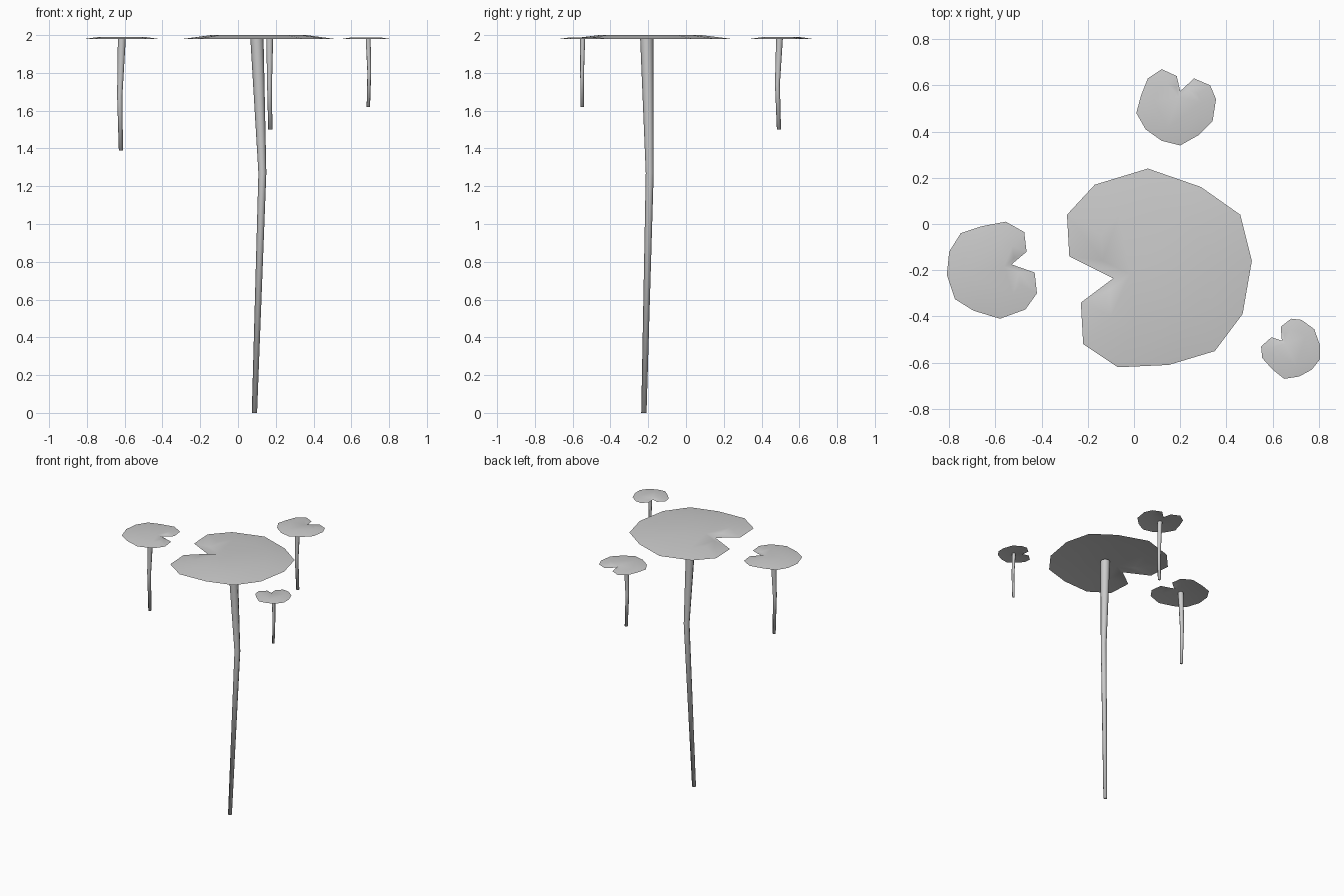
import bpy
import bmesh
from math import cos, sin, tau
from mathutils import Vector

cube = bpy.data.objects.get("Cube")
if cube:
    bpy.data.objects.remove(cube, do_unlink=True)

grey = bpy.data.materials.new("plain grey")
grey.use_nodes = True
colour = (0.6, 0.6, 0.6, 1)
grey.diffuse_color = colour
grey.node_tree.nodes["Principled BSDF"].inputs["Base Color"].default_value = colour

RIM_Z = 1.98      # height of every leaf rim
INNER = 0.63      # size of the raised middle relative to the rim
SIDES = 8         # sides of a stem


def finish(bm, name):
    """Turn a bmesh into a smooth grey object."""
    mesh = bpy.data.meshes.new(name)
    bm.to_mesh(mesh)
    bm.free()
    mesh.materials.append(grey)
    for face in mesh.polygons:
        face.use_smooth = True
    obj = bpy.data.objects.new(name, mesh)
    bpy.context.collection.objects.link(obj)
    return obj


def bridge(bm, lower, upper):
    """Join two rings of equal length with quads."""
    count = len(lower)
    for i in range(count):
        j = (i + 1) % count
        bm.faces.new((lower[i], lower[j], upper[j], upper[i]))


def leaf_pad(name, outline, rise):
    """Thin notched leaf: a drooping rim around a slightly raised flat middle."""
    bm = bmesh.new()
    points = [Vector((x, y, RIM_Z)) for x, y in reversed(outline)]
    xs = [p.x for p in points]
    ys = [p.y for p in points]
    centre = Vector(((min(xs) + max(xs)) / 2, (min(ys) + max(ys)) / 2, RIM_Z))
    lift = Vector((0, 0, rise))
    rim = [bm.verts.new(p) for p in points]
    middle = [bm.verts.new(centre.lerp(p, INNER) + lift) for p in points]
    bridge(bm, rim, middle)
    bm.faces.new(middle)
    return finish(bm, name)


def stem(name, stations):
    """Tapered bent stem through (x, y, z, radius) stations, bottom first."""
    bm = bmesh.new()
    rings = []
    for x, y, z, radius in stations:
        angles = [tau * i / SIDES for i in range(SIDES)]
        rings.append([bm.verts.new((x + radius * cos(a), y + radius * sin(a), z))
                      for a in angles])
    for lower, upper in zip(rings, rings[1:]):
        bridge(bm, lower, upper)
    bm.faces.new(list(reversed(rings[0])))
    return finish(bm, name)


# Large central leaf
leaf_pad("large_leaf", [
    (-.17, .17), (.06, .24), (.29, .16), (.46, .04), (.51, -.16),
    (.47, -.39), (.35, -.55), (.15, -.61), (-.07, -.62), (-.22, -.52),
    (-.23, -.34), (-.09, -.235), (-.28, -.14), (-.29, .04)], 0.02)
stem("large_stem", [(.087, -.223, 0, .014), (.129, -.192, 1.27, .021),
                    (.1, -.208, 1.99, .035)])

# Medium leaf on the right side
leaf_pad("right_leaf", [
    (-.81, -.22), (-.8, -.12), (-.75, -.04), (-.66, -.01), (-.555, .01),
    (-.475, -.035), (-.465, -.12), (-.53, -.175), (-.43, -.21), (-.42, -.3),
    (-.47, -.37), (-.58, -.41), (-.695, -.375), (-.775, -.325)], 0.01)
stem("right_stem", [(-.62, -.2, 1.39, .011), (-.626, -.2, 1.68, .014),
                    (-.615, -.2, 1.985, .021)])

# Medium leaf at the back
leaf_pad("back_leaf", [
    (.01, .48), (.03, .555), (.06, .63), (.12, .67), (.185, .64),
    (.2, .575), (.26, .63), (.33, .6), (.355, .54), (.34, .445),
    (.28, .385), (.2, .34), (.12, .36), (.05, .41)], 0.009)
stem("back_stem", [(.171, .492, 1.5, .011), (.167, .484, 1.74, .013),
                   (.168, .495, 1.985, .018)])

# Small leaf on the left side
leaf_pad("left_leaf", [
    (.55, -.53), (.595, -.49), (.64, -.505), (.635, -.445), (.68, -.41),
    (.725, -.415), (.78, -.455), (.805, -.525), (.805, -.585), (.77, -.63),
    (.715, -.66), (.65, -.67), (.6, -.63), (.555, -.58)], 0.007)
stem("left_stem", [(.69, -.55, 1.62, .009), (.695, -.55, 1.8, .01),
                   (.689, -.547, 1.985, .013)])
